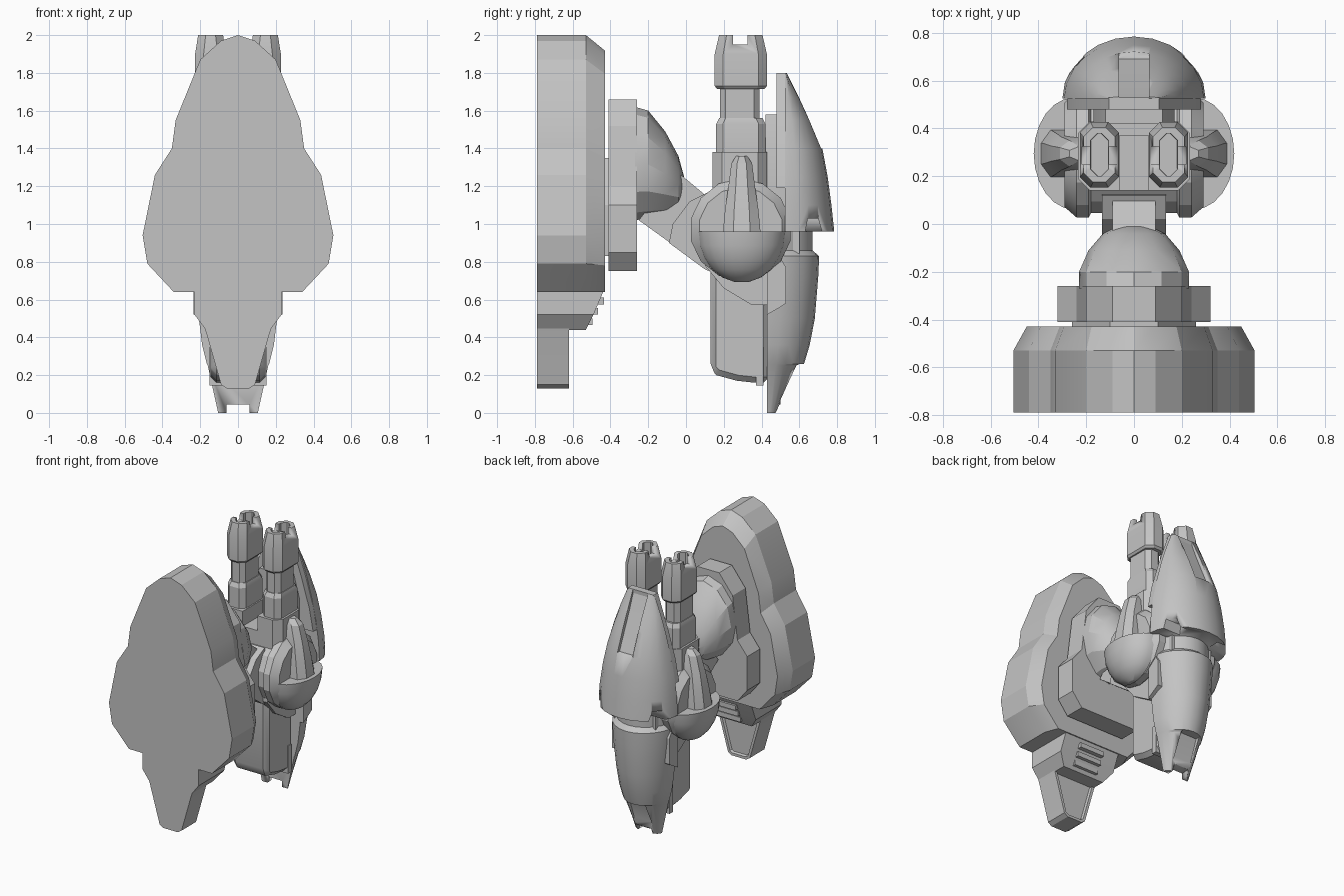
import bpy, bmesh, math

cube = bpy.data.objects.get("Cube")
if cube:
    bpy.data.objects.remove(cube, do_unlink=True)

grey = bpy.data.materials.new("plain_grey")
grey.use_nodes = True
COLOUR = (0.55, 0.55, 0.55, 1)
grey.diffuse_color = COLOUR
grey.node_tree.nodes["Principled BSDF"].inputs["Base Color"].default_value = COLOUR


def loft(name, rings, inset=None, smooth=25, bevel=0):
    """Skin a list of equal rings; inset = (normal axis, width, depth) sinks a cap."""
    bm = bmesh.new()
    vs = [[bm.verts.new(p) for p in r] for r in rings]
    for a, b in zip(vs, vs[1:]):
        for i in range(len(a)):
            j = (i + 1) % len(a)
            bm.faces.new((a[i], a[j], b[j], b[i]))
    bm.faces.new(vs[0])
    end = bm.faces.new(vs[-1])
    bmesh.ops.recalc_face_normals(bm, faces=bm.faces)
    if inset:
        bmesh.ops.inset_region(bm, faces=[end], thickness=inset[0], depth=0)
        bmesh.ops.inset_region(bm, faces=[end], thickness=0.008, depth=-inset[1])
    mesh = bpy.data.meshes.new(name)
    bm.to_mesh(mesh)
    bm.free()
    ob = bpy.data.objects.new(name, mesh)
    bpy.context.collection.objects.link(ob)
    mesh.materials.append(grey)
    bpy.ops.object.select_all(action='DESELECT')
    ob.select_set(True)
    bpy.context.view_layer.objects.active = ob
    if bevel:
        mod = ob.modifiers.new("bevel", 'BEVEL')
        mod.width, mod.segments, mod.angle_limit = bevel, 1, math.radians(40)
        bpy.ops.object.modifier_apply(modifier="bevel")
    bpy.ops.object.shade_smooth_by_angle(angle=math.radians(smooth))
    return ob


def side_prism(name, yz, x0, x1, **kw):
    return loft(name, [[(x, y, z) for y, z in yz] for x in (x0, x1)], **kw)


def mirrored(half):
    return half + [(-x, z) for x, z in reversed(half) if x > 0]


def front_prism(name, half, y0, y1, **kw):
    xz = mirrored(half)
    return loft(name, [[(x, y, z) for x, z in xz] for y in (y0, y1)], **kw)


def rect(cx, cy, hx, hy, c, z):
    """Chamfered rectangle, level at height z."""
    pts = [(hx, hy - c), (hx - c, hy), (c - hx, hy), (-hx, hy - c),
           (-hx, c - hy), (c - hx, -hy), (hx - c, -hy), (hx, c - hy)]
    return [(cx + x, cy + y, z) for x, y in pts]


def half_ellipse(w, yf, yb, z, n=12):
    return [(w * math.cos(math.pi * i / n), yf + (yb - yf) * math.sin(math.pi * i / n), z)
            for i in range(n + 1)]


def cut(ob, cutter):
    cutter.hide_render = True
    bpy.context.view_layer.objects.active = ob
    mod = ob.modifiers.new("cut", 'BOOLEAN')
    mod.operation, mod.solver, mod.object = 'DIFFERENCE', 'EXACT', cutter
    bpy.ops.object.modifier_apply(modifier="cut")
    bpy.data.objects.remove(cutter, do_unlink=True)


def box_yz(y0, y1, z0, z1):
    return [(y0, z0), (y1, z0), (y1, z1), (y0, z1)]


# Large front shield with a chamfered rear edge
shield = mirrored([(0, 2.0), (0.09, 1.97), (0.2, 1.87), (0.33, 1.55), (0.35, 1.4), (0.44, 1.26),
                   (0.505, 0.94), (0.48, 0.79), (0.34, 0.64)])
loft("front_shield", [[(x, -0.79, z) for x, z in shield], [(x, -0.53, z) for x, z in shield],
                      [(x * 0.89, -0.43, 0.64 + (z - 0.64) * 0.94) for x, z in shield]], smooth=20)

# Shield chin, slats and tail
loft("shield_chin", [[(-w, -0.79, z), (w, -0.79, z), (w, y, z), (-w, y, z)]
                     for z, w, y in ((0.66, 0.23, -0.43), (0.52, 0.23, -0.49), (0.44, 0.17, -0.53))])
front_prism("shield_tail", [(0.18, 0.46), (0.17, 0.43), (0.09, 0.15), (0.06, 0.13)],
            -0.79, -0.62, inset=(0.02, 0.015))
for i in range(3):
    y, z = -0.45 - 0.03 * i, 0.61 - 0.055 * i
    side_prism("chin_slat", box_yz(y - 0.06, y + 0.015, z - 0.035, z), -0.1, 0.1)

# Mounting block behind the shield
front_prism("mount_spacer", [(0.1, 1.35), (0.26, 1.1), (0.26, 0.83)], -0.44, -0.4)
front_prism("mount_block", [(0.09, 1.66), (0.2, 1.52), (0.24, 1.2), (0.32, 1.1),
                            (0.32, 0.85), (0.24, 0.75), (0.09, 0.75)], -0.41, -0.26)

# Rounded socket dome, rings stepping backwards
dome = []
for y, w, top, low in ((-0.27, 0.23, 1.62, 1.02), (-0.2, 0.23, 1.6, 1.03), (-0.11, 0.19, 1.49, 1.045),
                       (-0.04, 0.13, 1.36, 1.07), (-0.01, 0.07, 1.25, 1.13)):
    mid, h = (top + low) / 2, (top - low) / 2
    dome.append([(w * math.cos(math.tau * i / 12), y, mid + h * math.sin(math.tau * i / 12))
                 for i in range(12)])
loft("socket_dome", dome)

# Arm and bracket to the turret
side_prism("arm", [(-0.25, 1.02), (-0.05, 1.28), (0.25, 1.03), (0.25, 0.66)], -0.09, 0.09)
side_prism("arm_bracket", [(-0.09, 0.9), (-0.07, 1.0), (0.02, 1.12), (0.12, 1.17),
                           (0.2, 0.72), (0.1, 0.76)], -0.135, 0.135)

# Turret drum across the body
drum = []
for x, r in ((-0.29, 0.225), (-0.24, 0.27), (-0.19, 0.27), (-0.18, 0.25),
             (0.18, 0.25), (0.19, 0.27), (0.24, 0.27), (0.29, 0.225)):
    drum.append([(x, 0.29 + r * math.cos(math.tau * (i + 0.5) / 14),
                  0.97 + r * math.sin(math.tau * (i + 0.5) / 14)) for i in range(14)])
loft("turret_drum", drum)

# Turret body with a channel between the barrels
body = loft("turret_body", [rect(0, 0.285, 0.235, 0.145, 0.05, z) for z in (0.95, 1.38)])
cut(body, side_prism("channel_cutter", box_yz(0.05, 0.37, 1.27, 1.5), -0.06, 0.06))

for s in (1, -1):
    # Side bowls, flat on top
    bowl = []
    for i in range(6):
        a = math.radians(16 * i)
        k, z = math.cos(a), 0.96 - 0.27 * math.sin(a)
        bowl.append([(s * (0.25 + k * 0.17 * math.sin(math.pi * j / 12)),
                      0.295 + k * 0.235 * math.cos(math.pi * j / 12), z) for j in range(13)])
    loft("side_bowl", bowl)

    # Upright fins over the bowls
    fin = []
    for z, x, h in ((0.95, 0.39, 0.1), (1.08, 0.37, 0.088), (1.2, 0.345, 0.07),
                    (1.32, 0.31, 0.055), (1.36, 0.27, 0.03)):
        fin.append([(s * px, 0.295 + py, z) for px, py in
                    ((0.2, -h), (x - 0.04, -h), (x, -h * 0.45), (x, h * 0.45), (x - 0.04, h), (0.2, h))])
    loft("side_fin", fin)

    # Barrels: collar, neck and slotted muzzle
    cx = s * 0.145
    loft("barrel_collar", [rect(cx, 0.29, hx, hy, 0.035, z) for z, hx, hy in
                           ((1.36, 0.075, 0.13), (1.53, 0.075, 0.13), (1.56, 0.065, 0.115))])
    loft("barrel_neck", [rect(cx, 0.285, 0.06, 0.105, 0.03, z) for z in (1.5, 1.74)])
    muzzle = loft("barrel_muzzle", [rect(cx, 0.29, hx, hy, c, z) for z, hx, hy, c in (
        (1.715, 0.07, 0.125, 0.04), (1.73, 0.082, 0.138, 0.045), (1.9, 0.082, 0.138, 0.045),
        (2.0, 0.066, 0.115, 0.04), (2.0, 0.038, 0.09, 0.03), (1.84, 0.036, 0.088, 0.03))])
    cut(muzzle, side_prism("notch_cutter", box_yz(0.25, 0.325, 1.95, 2.1), cx - 0.12, cx + 0.12))

    # Raised side panels on the lower shell
    side_prism("side_panel", [(0.43, 0.82), (0.5, 0.82), (0.53, 0.77), (0.53, 0.58), (0.5, 0.56),
                              (0.43, 0.52)], s * 0.1, s * 0.235)

# Upper rear shell with its spine groove and lower notches
shell = loft("upper_shell", [half_ellipse(w, 0.525, yb, z) for z, w, yb in (
    (0.96, 0.3, 0.785), (1.1, 0.293, 0.77), (1.25, 0.272, 0.75), (1.4, 0.24, 0.722),
    (1.55, 0.2, 0.66), (1.67, 0.16, 0.605), (1.8, 0.11, 0.535))])
cut(shell, side_prism("groove_cutter", [(0.5, 1.85), (0.57, 1.67), (0.69, 1.4), (0.9, 1.4),
                                        (0.9, 1.85)], -0.062, 0.062))
for s in (1, -1):
    cut(shell, side_prism("notch_cutter", [(0.62, 0.9), (0.645, 1.03), (0.7, 1.03), (0.735, 0.9)],
                          s * 0.13, s * 0.5))
front_prism("shell_flange", [(0.105, 1.8), (0.19, 1.55), (0.25, 1.35), (0.28, 1.19)], 0.48, 0.53)
front_prism("shell_backing", [(0.12, 1.58), (0.17, 1.4), (0.17, 1.15)], 0.42, 0.49)
side_prism("shell_core", box_yz(0.35, 0.6, 0.8, 1.25), -0.17, 0.17)

# Lower rear shell ending in two prongs
lower = loft("lower_shell", [half_ellipse(w, 0.43, yb, z) for z, w, yb in (
    (0.98, 0.21, 0.67), (0.86, 0.21, 0.67), (0.83, 0.235, 0.705), (0.72, 0.232, 0.7),
    (0.5, 0.207, 0.682), (0.36, 0.19, 0.655), (0.26, 0.165, 0.625), (0.25, 0.16, 0.605),
    (0.0, 0.105, 0.485))])
cut(lower, side_prism("prong_cutter", box_yz(0.3, 0.8, -0.1, 0.045), -0.06, 0.06))
cut(lower, side_prism("prong_cutter", [(0.5, -0.1), (0.5, 0.1), (0.56, 0.26), (0.8, 0.26),
                                       (0.8, -0.1)], -0.075, 0.075))

# Lower body block in front of the shell
side_prism("lower_body", [(0.13, 0.85), (0.13, 0.23), (0.16, 0.2), (0.27, 0.17), (0.36, 0.16),
                          (0.44, 0.16), (0.44, 0.85)], -0.145, 0.145, bevel=0.03)
side_prism("body_strip", box_yz(0.37, 0.41, 0.145, 0.35), -0.152, 0.152)
side_prism("body_yoke", [(0.1, 0.78), (0.2, 0.66), (0.35, 0.57), (0.44, 0.57), (0.44, 0.9),
                         (0.1, 0.9)], -0.17, 0.17)
